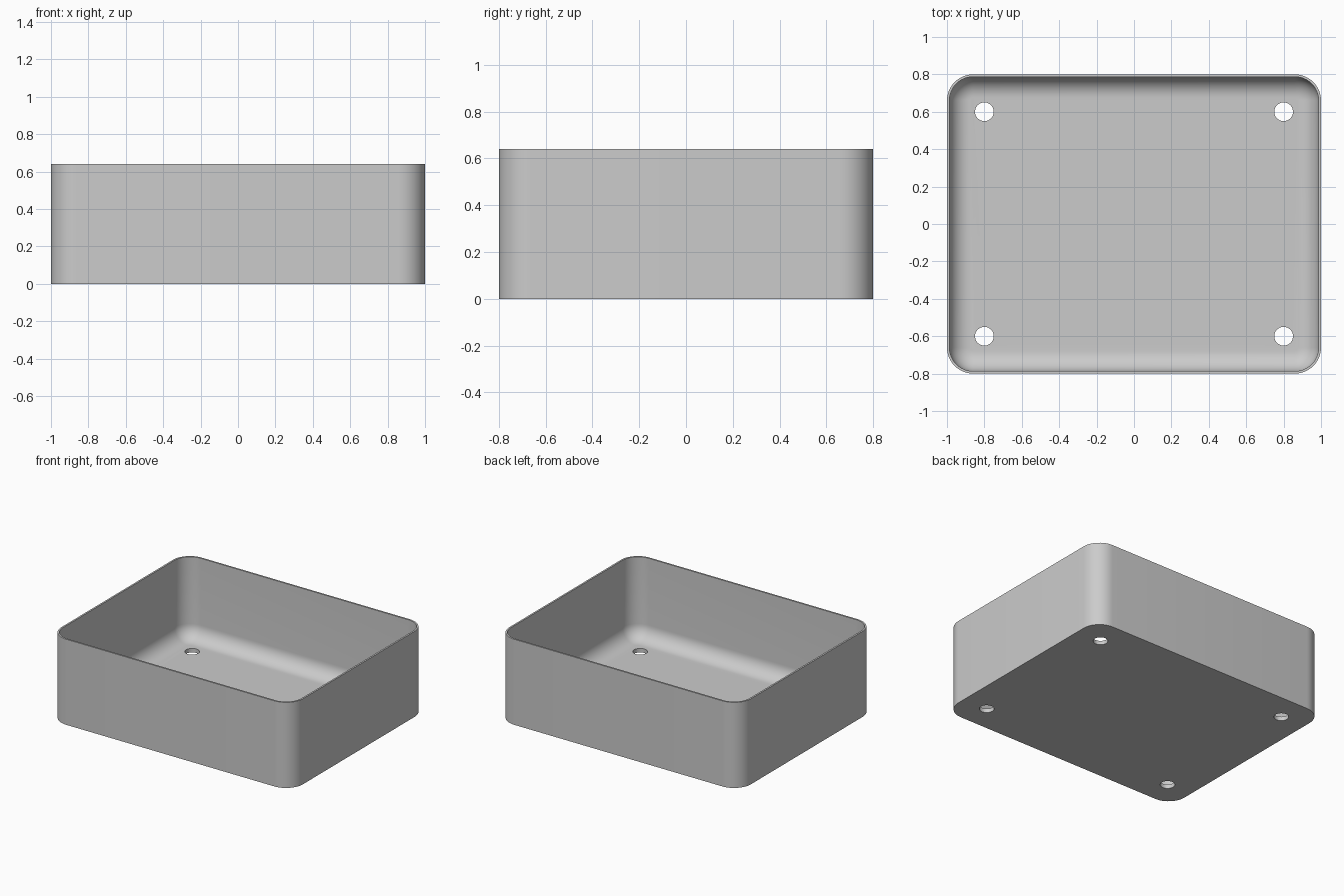
import bpy
import bmesh
from math import sin, cos, pi

default = bpy.data.objects.get("Cube")
if default:
    bpy.data.objects.remove(default, do_unlink=True)

HALF_X, HALF_Y, HEIGHT = 1.0, 0.8, 0.64
CORNER, WALL, FLOOR, FILLET = 0.14, 0.013, 0.03, 0.11
STEPS = 12

grey = bpy.data.materials.new("plain grey")
grey.use_nodes = True
colour = (0.6, 0.6, 0.6, 1)
grey.diffuse_color = colour
grey.node_tree.nodes["Principled BSDF"].inputs["Base Color"].default_value = colour


def ring(bm, inset, z):
    """Rounded rectangle of vertices, pulled in from the outer wall."""
    radius = CORNER - inset
    verts = []
    for quarter, (sx, sy) in enumerate([(1, 1), (-1, 1), (-1, -1), (1, -1)]):
        for i in range(STEPS + 1):
            a = (quarter + i / STEPS) * pi / 2
            verts.append(bm.verts.new((sx * (HALF_X - CORNER) + radius * cos(a),
                                       sy * (HALF_Y - CORNER) + radius * sin(a), z)))
    return verts


# Wall profile: outside, rim, inside, then the fillet into the floor
profile = [(0, 0), (0, HEIGHT), (WALL, HEIGHT)]
for i in range(STEPS + 1):
    a = i / STEPS * pi / 2
    profile.append((WALL + FILLET * (1 - cos(a)), FLOOR + FILLET * (1 - sin(a))))

bm = bmesh.new()
rings = [ring(bm, inset, z) for inset, z in profile]
for low, high in zip(rings, rings[1:]):
    for i in range(len(low)):
        j = (i + 1) % len(low)
        bm.faces.new((low[i], low[j], high[j], high[i]))
bm.faces.new(rings[0][::-1])
bm.faces.new(rings[-1])
bmesh.ops.recalc_face_normals(bm, faces=bm.faces)
mesh = bpy.data.meshes.new("tray")
bm.to_mesh(mesh)
bm.free()
tray = bpy.data.objects.new("tray", mesh)
bpy.context.collection.objects.link(tray)
mesh.materials.append(grey)

# Four drain holes through the floor
for x in (-0.8, 0.8):
    for y in (-0.6, 0.6):
        bpy.ops.mesh.primitive_cylinder_add(vertices=48, radius=0.05, depth=0.2, location=(x, y, 0))
        cutter = bpy.context.object
        cutter.name = "hole_cutter"
        cutter.data.materials.append(grey)
        cutter.hide_render = True
        cutter.hide_set(True)
        cut = tray.modifiers.new("drain hole", "BOOLEAN")
        cut.operation = "DIFFERENCE"
        cut.solver = "EXACT"
        cut.object = cutter

# Bake the holes, remove the cutters and smooth the rounded walls
bpy.context.view_layer.update()
cut_mesh = bpy.data.meshes.new_from_object(tray.evaluated_get(bpy.context.evaluated_depsgraph_get()))
tray.modifiers.clear()
tray.data = cut_mesh
for obj in [o for o in bpy.data.objects if o.name.startswith("hole_cutter")]:
    bpy.data.objects.remove(obj, do_unlink=True)
bpy.ops.object.select_all(action="DESELECT")
tray.select_set(True)
bpy.context.view_layer.objects.active = tray
bpy.ops.object.shade_smooth_by_angle(angle=pi / 6)
